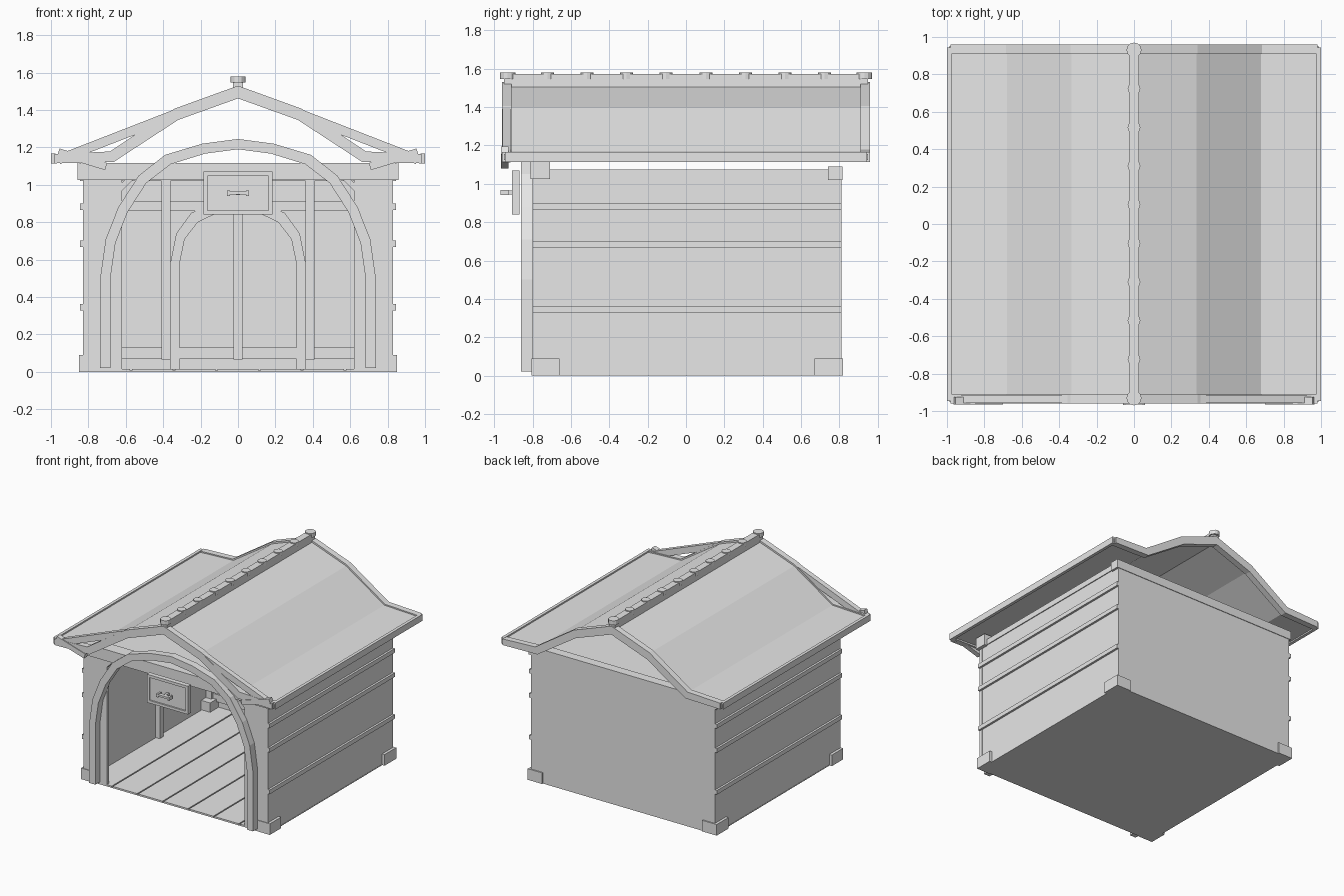
import bpy
import bmesh
import math
from mathutils import Vector

if "Cube" in bpy.data.objects:
    bpy.data.objects.remove(bpy.data.objects["Cube"])

grey = bpy.data.materials.new("light grey")
grey.diffuse_color = (0.8, 0.8, 0.8, 1)
grey.use_nodes = True
grey.node_tree.nodes["Principled BSDF"].inputs["Base Color"].default_value = grey.diffuse_color


def finish(name, bm):
    bmesh.ops.recalc_face_normals(bm, faces=bm.faces)
    me = bpy.data.meshes.new(name)
    bm.to_mesh(me)
    bm.free()
    me.materials.append(grey)
    ob = bpy.data.objects.new(name, me)
    bpy.context.collection.objects.link(ob)
    return ob


def box(name, x, y, z):
    """Box from (min, max) ranges."""
    bm = bmesh.new()
    bmesh.ops.create_cube(bm, size=1)
    for v in bm.verts:
        v.co = [(a + b) / 2 + c * (b - a) for (a, b), c in zip((x, y, z), v.co)]
    return finish(name, bm)


def pair(name, x, y, z):
    """Box and its mirror image across x."""
    box(name + "_right", x, y, z)
    box(name + "_left", (-x[1], -x[0]), y, z)


def extrude(name, outline, y0, y1):
    """Extrude an x-z outline from y0 to y1."""
    bm = bmesh.new()
    f = bm.faces.new([bm.verts.new((x, y0, z)) for x, z in outline])
    r = bmesh.ops.extrude_face_region(bm, geom=[f])
    vs = [g for g in r["geom"] if isinstance(g, bmesh.types.BMVert)]
    bmesh.ops.translate(bm, verts=vs, vec=(0, y1 - y0, 0))
    return finish(name, bm)


def band(name, half, inner, y0, y1):
    """Symmetric strip: half profiles run from the side to the centre."""
    def full(h):
        return h + [(-x, z) for x, z in reversed(h) if x > 0]
    a, b = full(half), full(inner)
    bm = bmesh.new()
    rings = [[bm.verts.new(c) for c in ((p[0], y0, p[1]), (p[0], y1, p[1]),
                                        (q[0], y1, q[1]), (q[0], y0, q[1]))]
             for p, q in zip(a, b)]
    for r, s in zip(rings, rings[1:]):
        for i in range(4):
            j = (i + 1) % 4
            bm.faces.new((r[i], r[j], s[j], s[i]))
    bm.faces.new(rings[0])
    bm.faces.new(rings[-1])
    return finish(name, bm)


def board(name, p, q, w, y0, y1):
    """Slanted board in the x-z plane, built on both sides."""
    p, q = Vector(p), Vector(q)
    d = (q - p).normalized()
    n = Vector((-d.y, d.x)) * w / 2
    pts = [p + n, q + n, q - n, p - n]
    extrude(name + "_right", [(v.x, v.y) for v in pts], y0, y1)
    extrude(name + "_left", [(-v.x, v.y) for v in pts], y0, y1)


# Floor slab and floorboards
box("floor_base", (-0.83, 0.83), (-0.80, 0.80), (0, 0.006))
n = 7
for i in range(n):
    w = 1.6 / n
    box(f"floorboard_{i}", (-0.8 + i * w + 0.005, -0.8 + (i + 1) * w - 0.005),
        (-0.80, 0.78), (0.004, 0.014))

# Walls, outside battens and corner feet
pair("side_wall", (0.80, 0.828), (-0.80, 0.81), (0, 1.03))
box("back_wall", (-0.828, 0.828), (0.78, 0.81), (0, 1.05))
pair("front_panel", (0.62, 0.83), (-0.80, -0.77), (0, 1.03))
for z in (0.345, 0.685, 0.882):
    pair("side_batten", (0.82, 0.845), (-0.80, 0.81), (z - 0.017, z + 0.017))
for y in ((-0.805, -0.66), (0.67, 0.82)):
    pair("corner_foot", (0.72, 0.85), y, (0, 0.09))
board("front_brace", (0.64, 0.97), (0.56, 1.05), 0.03, -0.80, -0.77)

# Top beams and ceiling
box("front_beam", (-0.857, 0.857), (-0.812, -0.71), (1.025, 1.117))
box("back_beam", (-0.845, 0.845), (0.74, 0.815), (1.02, 1.09))
pair("side_beam", (0.79, 0.835), (-0.71, 0.74), (1.03, 1.075))
box("ceiling", (-0.81, 0.81), (-0.75, 0.78), (1.03, 1.045))

# Interior framing
for x in (-0.385, 0, 0.385):
    box("back_upright", (x - 0.025, x + 0.025), (0.74, 0.785), (0.065, 1.03))
for z in ((0.07, 0.13), (0.86, 0.91)):
    box("back_rail", (-0.80, 0.80), (0.75, 0.785), z)
pair("side_upright", (0.76, 0.805), (0.08, 0.13), (0.01, 1.03))
pair("corner_post", (0.75, 0.805), (0.73, 0.785), (0.01, 1.03))
band("inner_arch",
     [(0.36, 0.01), (0.36, 0.59), (0.33, 0.74), (0.25, 0.85), (0.13, 0.90), (0, 0.92)],
     [(0.312, 0.01), (0.312, 0.58), (0.285, 0.71), (0.215, 0.80), (0.11, 0.85), (0, 0.865)],
     0.755, 0.785)

# Entrance arch
band("entrance_arch",
     [(0.737, 0.02), (0.737, 0.5), (0.707, 0.71), (0.64, 0.88), (0.53, 1.05),
      (0.39, 1.16), (0.19, 1.22), (0, 1.245)],
     [(0.682, 0.02), (0.682, 0.5), (0.655, 0.69), (0.59, 0.855), (0.49, 1.01),
      (0.36, 1.11), (0.175, 1.167), (0, 1.19)],
     -0.86, -0.80)

# Hanging sign with raised rim and bone-shaped handle
box("sign_board", (-0.165, 0.165), (-0.895, -0.872), (0.86, 1.05))
for z in ((0.84, 0.862), (1.048, 1.07)):
    box("sign_rim", (-0.185, 0.185), (-0.907, -0.868), z)
pair("sign_rim_side", (0.163, 0.185), (-0.907, -0.868), (0.862, 1.048))
box("sign_hanger", (-0.01, 0.01), (-0.94, -0.87), (0.945, 0.965))
box("handle_bar", (-0.05, 0.05), (-0.965, -0.935), (0.948, 0.964))
pair("handle_knob", (0.042, 0.058), (-0.968, -0.925), (0.941, 0.969))

# Roof sheet, end trims and eave trims
top = [(0.99, 1.155), (0.68, 1.168), (0.335, 1.395), (0, 1.515)]
under = [(0.99, 1.125), (0.675, 1.138), (0.325, 1.362), (0, 1.482)]
band("roof", top, under, -0.95, 0.95)
trim_top = [(0.98, 1.165), (0.685, 1.178), (0.34, 1.407), (0, 1.53)]
trim_low = [(0.98, 1.115), (0.665, 1.122), (0.32, 1.347), (0, 1.462)]
for end, y0, y1 in (("front", -0.96, -0.91), ("back", 0.91, 0.96)):
    band(end + "_roof_trim", trim_top, trim_low, y0, y1)
pair("eave_trim", (0.975, 1.0), (-0.945, 0.945), (1.115, 1.167))

# Crossed ornament boards on the front gable
board("gable_ornament", (0.335, 1.378), (0.96, 1.135), 0.05, -0.958, -0.915)
board("gable_cross_board", (0.96, 1.175), (0.705, 1.098), 0.04, -0.965, -0.925)

# Ridge beam and its round caps
box("ridge_beam", (-0.028, 0.028), (-0.95, 0.95), (1.50, 1.572))
for i in range(10):
    end = i in (0, 9)
    bm = bmesh.new()
    r = 0.04 if end else 0.034
    bmesh.ops.create_cone(bm, cap_ends=True, segments=12, radius1=r, radius2=r,
                          depth=0.034)
    bmesh.ops.translate(bm, verts=bm.verts, vec=(0, -0.93 + i * 1.86 / 9, 1.563))
    finish(f"ridge_cap_{i}", bm)
